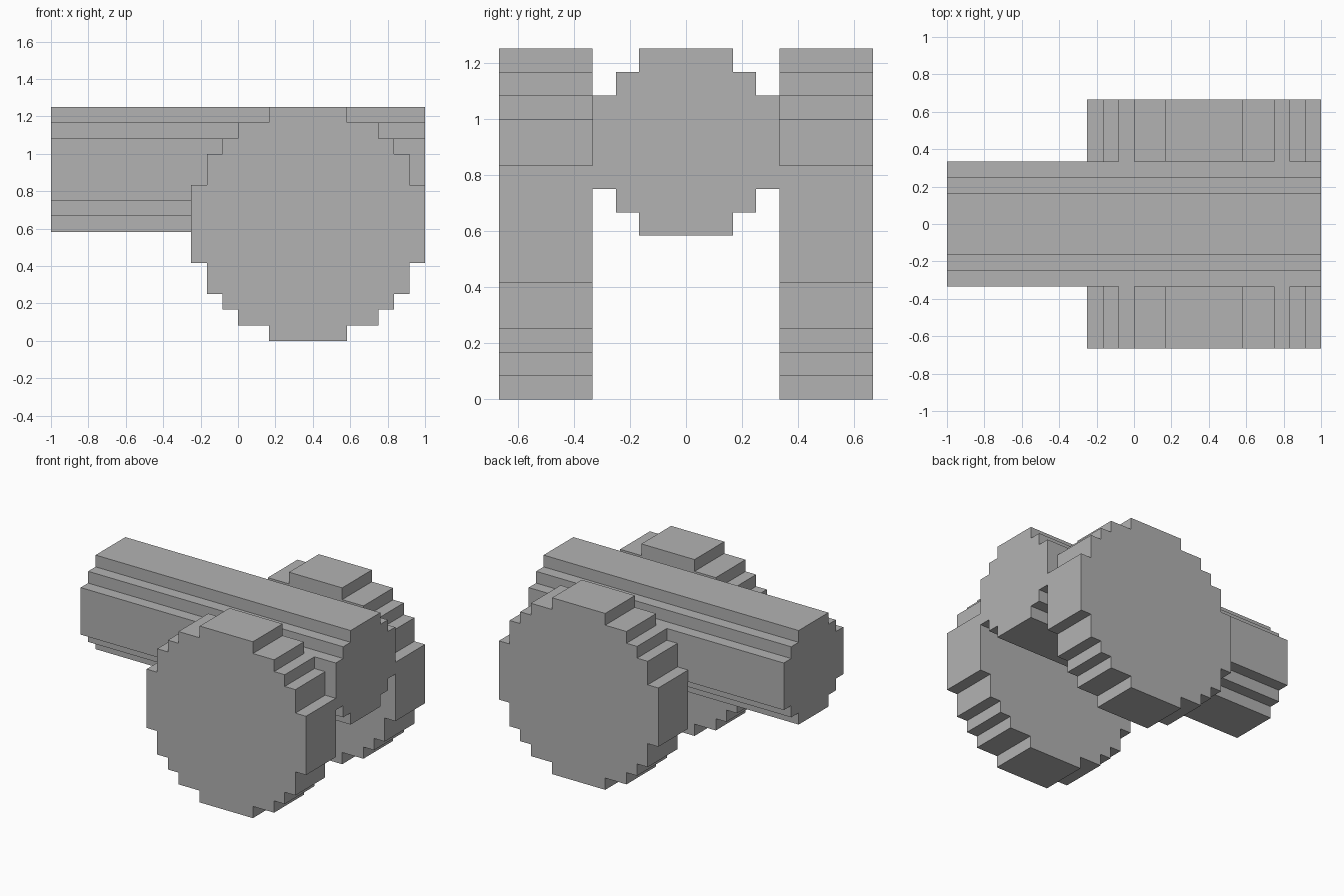
import bpy
import bmesh
from mathutils import Vector

U = 1 / 12  # one block step

cube = bpy.data.objects.get("Cube")
if cube:
    bpy.data.objects.remove(cube, do_unlink=True)

grey = bpy.data.materials.new("plain grey")
grey.use_nodes = True
colour = (0.448, 0.448, 0.448, 1)
grey.diffuse_color = colour
grey.node_tree.nodes["Principled BSDF"].inputs["Base Color"].default_value = colour


def stepped_outline(steps):
    """Closed stepped disc from (half width, height) corners, top step first."""
    quarter = []
    for i, (w, h) in enumerate(steps):
        quarter.append((w, h))
        if i + 1 < len(steps):
            quarter.append((w, steps[i + 1][1]))
    right = quarter + [(w, -h) for w, h in reversed(quarter)]
    return right + [(-w, h) for w, h in reversed(right)]


def extrude_profile(name, steps, place, depth):
    """Extrude a stepped disc; place maps its (a, b) to a 3D point in steps."""
    bm = bmesh.new()
    verts = [bm.verts.new(Vector(place(a, b)) * U) for a, b in stepped_outline(steps)]
    face = bm.faces.new(verts)
    extruded = bmesh.ops.extrude_face_region(bm, geom=[face])["geom"]
    moved = [v for v in extruded if isinstance(v, bmesh.types.BMVert)]
    bmesh.ops.translate(bm, verts=moved, vec=Vector(depth) * U)
    bmesh.ops.recalc_face_normals(bm, faces=bm.faces)
    mesh = bpy.data.meshes.new(name)
    bm.to_mesh(mesh)
    bm.free()
    mesh.materials.append(grey)
    obj = bpy.data.objects.new(name, mesh)
    bpy.context.collection.objects.link(obj)
    return obj


# Barrel running the full length
barrel_steps = [(2, 4), (3, 3), (4, 2)]
extrude_profile("barrel", barrel_steps, lambda a, b: (-12, a, 11 + b), (24, 0, 0))

# Pair of stepped wheels against the barrel sides
wheel_steps = [(2.5, 7.5), (4.5, 6.5), (5.5, 5.5), (6.5, 4.5), (7.5, 2.5)]
for name, side in (("front_wheel", -1), ("back_wheel", 1)):
    extrude_profile(name, wheel_steps,
                    lambda a, b: (4.5 + a, 4 * side, 7.5 + b), (0, 4 * side, 0))
